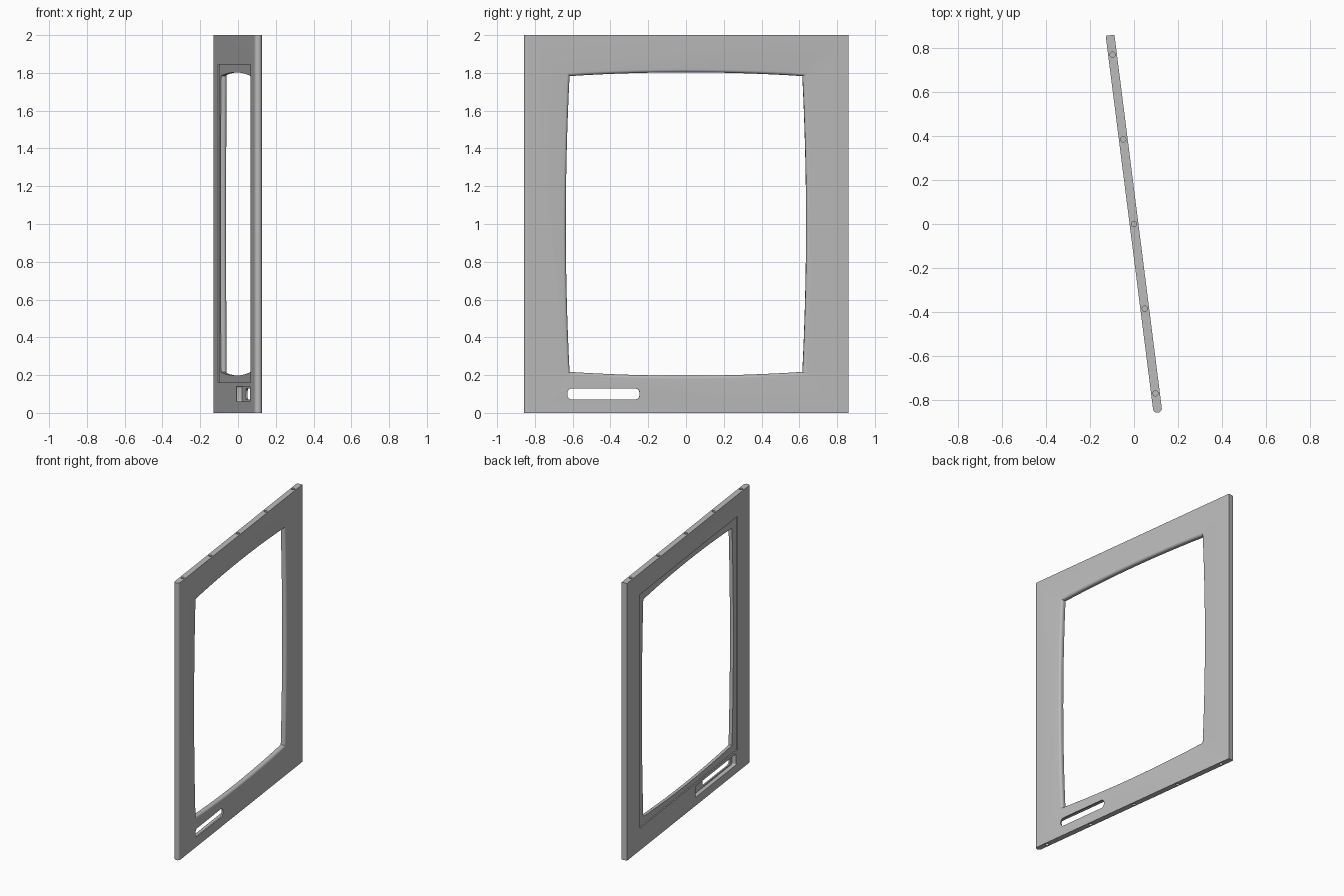
import bpy, bmesh, math

old = bpy.data.objects.get("Cube")
if old:
    bpy.data.objects.remove(old)

HALF_T, HALF_L, HEIGHT = 0.02, 0.865, 2.0   # panel half thickness, half length, height
TILT = math.atan2(0.215, 1.695)

grey = bpy.data.materials.new("panel_grey")
grey.use_nodes = True
colour = (0.5, 0.5, 0.5, 1)
grey.diffuse_color = colour
grey.node_tree.nodes["Principled BSDF"].inputs["Base Color"].default_value = colour


def loft(name, rings):
    """Closed solid through a list of matching rings of points."""
    bm = bmesh.new()
    loops = [[bm.verts.new(p) for p in ring] for ring in rings]
    for a, b in zip(loops, loops[1:]):
        for i in range(len(a)):
            j = (i + 1) % len(a)
            bm.faces.new((a[i], a[j], b[j], b[i]))
    bm.faces.new(loops[0])
    bm.faces.new(loops[-1])
    bmesh.ops.recalc_face_normals(bm, faces=bm.faces[:])
    mesh = bpy.data.meshes.new(name)
    bm.to_mesh(mesh)
    bm.free()
    mesh.materials.append(grey)
    obj = bpy.data.objects.new(name, mesh)
    bpy.context.collection.objects.link(obj)
    return obj


def rounded_rect(y0, y1, z0, z1, r, steps=8):
    """Outline in the panel plane with rounded corners."""
    corners = [(y1 - r, z1 - r), (y0 + r, z1 - r), (y0 + r, z0 + r), (y1 - r, z0 + r)]
    return [(cy + r * math.cos(a), cz + r * math.sin(a))
            for k, (cy, cz) in enumerate(corners)
            for a in [(k + s / steps) * math.pi / 2 for s in range(steps + 1)]]


def bowed_rect(grow, steps=16):
    """Opening outline whose four sides bow gently outward."""
    hy, hz, bow = 0.622 + grow, 0.783 + grow, 0.02
    pts = []
    for i in range(steps):
        t = 2 * i / steps - 1
        pts.append((hy + bow * (1 - t * t), hz * t))
    for i in range(steps):
        t = 2 * i / steps - 1
        pts.append((-hy * t, hz + bow * (1 - t * t)))
    pts += [(-y, -z) for y, z in pts]
    return [(y, z + HEIGHT / 2) for y, z in pts]


def slab(name, outline, x0, x1):
    return loft(name, [[(x, y, z) for y, z in outline] for x in (x0, x1)])


# Panel: plan section with a square back end and a rounded front end
plan = [(HALF_T, HALF_L), (-HALF_T, HALF_L)]
for s in range(17):
    a = math.pi * (1 + s / 16)
    plan.append((HALF_T * math.cos(a), HALF_T - HALF_L + HALF_T * math.sin(a)))
panel = loft("panel_frame", [[(x, y, z) for x, y in plan] for z in (0, HEIGHT)])

# Window opening with a rounded outer lip
radius = 0.016
levels = [(-0.1, 0)]
for s in range(9):
    a = s / 8 * math.pi / 2
    levels.append((HALF_T - radius + radius * math.sin(a), radius * (1 - math.cos(a))))
levels.append((0.1, radius))
cutters = [loft("opening_cutter",
                [[(x, y, z) for y, z in bowed_rect(g)] for x, g in levels])]

# Shallow rebate around the opening on the inner face
rebate = [(-0.685, 0.16), (0.685, 0.16), (0.685, 1.845), (-0.685, 1.845)]
cutters.append(slab("rebate_cutter", rebate, -0.1, -HALF_T + 0.008))

# Handle slot and the wider pocket behind it
cutters.append(slab("slot_cutter", rounded_rect(-0.635, -0.25, 0.07, 0.13, 0.025), -0.1, 0.1))
cutters.append(slab("pocket_cutter", rounded_rect(-0.665, -0.095, 0.06, 0.14, 0.008),
                    -0.1, HALF_T - 0.01))

# Pin holes in the top and bottom edges
for z0, z1 in ((HEIGHT - 0.05, HEIGHT + 0.05), (-0.05, 0.05)):
    for k in range(-2, 3):
        circle = [(0.012 * math.cos(a), 0.388 * k + 0.012 * math.sin(a))
                  for a in [i * math.pi / 12 for i in range(24)]]
        cutters.append(loft("pin_hole_cutter", [[(x, y, z) for x, y in circle] for z in (z0, z1)]))

# Cut everything out of the panel
bpy.ops.object.select_all(action="DESELECT")
bpy.context.view_layer.objects.active = panel
panel.select_set(True)
for cutter in cutters:
    cutter.hide_render = True
    mod = panel.modifiers.new(cutter.name, "BOOLEAN")
    mod.operation, mod.solver, mod.object = "DIFFERENCE", "EXACT", cutter
    bpy.ops.object.modifier_apply(modifier=mod.name)
    bpy.data.objects.remove(cutter)

bpy.ops.object.shade_smooth_by_angle(angle=math.radians(30))
panel.rotation_euler.z = TILT
